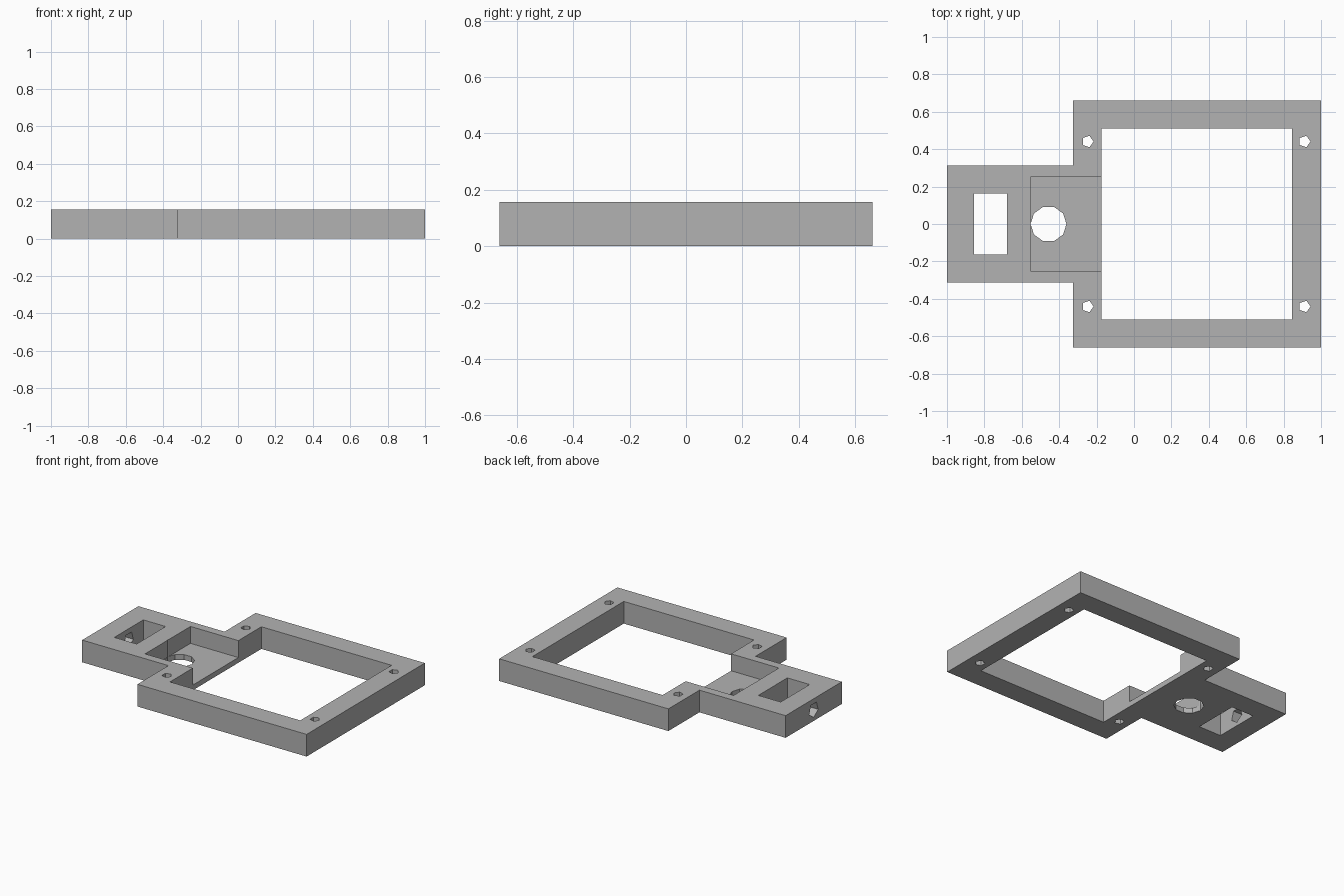
import bpy, bmesh
from math import pi
from mathutils import Vector

cube = bpy.data.objects.get("Cube")
if cube:
    bpy.data.objects.remove(cube, do_unlink=True)

H = 0.157          # plate thickness
FLOOR = 0.037      # floor left under the recess

grey = bpy.data.materials.new("plain_grey")
grey.use_nodes = True
grey.diffuse_color = (0.45, 0.45, 0.45, 1)
grey.node_tree.nodes["Principled BSDF"].inputs["Base Color"].default_value = (0.45, 0.45, 0.45, 1)


def extruded(name, outline, z0, z1):
    """Solid prism from a plan outline."""
    bm = bmesh.new()
    face = bm.faces.new([bm.verts.new((x, y, z0)) for x, y in outline])
    new = bmesh.ops.extrude_face_region(bm, geom=[face])["geom"]
    verts = [g for g in new if isinstance(g, bmesh.types.BMVert)]
    bmesh.ops.translate(bm, verts=verts, vec=Vector((0, 0, z1 - z0)))
    bmesh.ops.recalc_face_normals(bm, faces=bm.faces)
    mesh = bpy.data.meshes.new(name)
    bm.to_mesh(mesh)
    bm.free()
    mesh.materials.append(grey)
    obj = bpy.data.objects.new(name, mesh)
    bpy.context.collection.objects.link(obj)
    return obj


def box(name, x0, x1, half_y, z0=-0.1, z1=H + 0.1):
    return extruded(name, [(x0, -half_y), (x1, -half_y), (x1, half_y), (x0, half_y)], z0, z1)


def drill(name, sides, radius, depth, location, rotation=(0, 0, 0)):
    bpy.ops.mesh.primitive_cylinder_add(vertices=sides, radius=radius, depth=depth)
    obj = bpy.context.object
    obj.name = name
    # Turn the prism so that one corner points along +x
    for v in obj.data.vertices:
        v.co.x, v.co.y = v.co.y, -v.co.x
    obj.location, obj.rotation_euler = location, rotation
    obj.data.materials.append(grey)
    return obj


# Plate outline: square frame with a narrower tab on one side
half = [(1, 0.661), (-0.325, 0.661), (-0.325, 0.314), (-1, 0.314)]
outline = half + [(x, -y) for x, y in reversed(half)]
plate = extruded("frame_plate", outline, 0, H)

# Large window, recess open to it, and slot in the tab
cutters = [
    box("window_cutter", -0.175, 0.845, 0.511),
    box("recess_cutter", -0.55, -0.1, 0.254, FLOOR),
    box("slot_cutter", -0.855, -0.68, 0.162),
    drill("round_hole_cutter", 10, 0.096, 1, (-0.457, 0, 0)),
    drill("cable_hole_cutter", 5, 0.053, 0.25, (-0.93, 0, H / 2), (0, pi / 2, 0)),
]
# Screw holes at the frame corners
for x in (-0.248, 0.912):
    for y in (-0.441, 0.441):
        cutters.append(drill("screw_hole_cutter", 5, 0.032, 1, (x, y, 0)))

bpy.ops.object.select_all(action="DESELECT")
bpy.context.view_layer.objects.active = plate
plate.select_set(True)
for cutter in cutters:
    cutter.hide_render = True
    mod = plate.modifiers.new(cutter.name, "BOOLEAN")
    mod.operation, mod.solver, mod.object = "DIFFERENCE", "EXACT", cutter
    bpy.ops.object.modifier_apply(modifier=mod.name)
    bpy.data.objects.remove(cutter, do_unlink=True)
